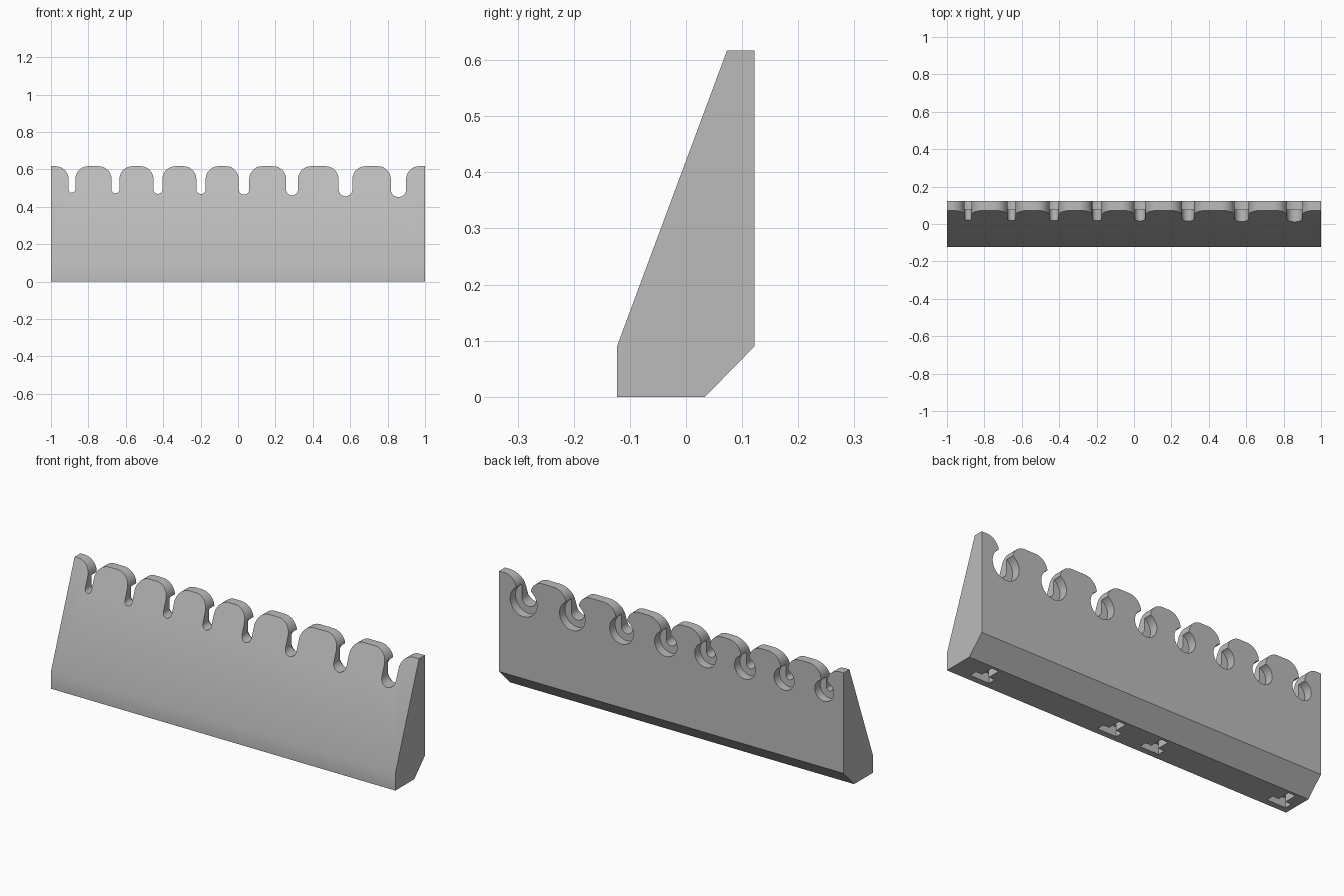
import bpy, bmesh
from math import sin, cos, pi

if "Cube" in bpy.data.objects:
    bpy.data.objects.remove(bpy.data.objects["Cube"], do_unlink=True)

grey = bpy.data.materials.new("light_grey")
grey.use_nodes = True
COLOUR = (0.5, 0.5, 0.5, 1)
grey.diffuse_color = COLOUR
grey.node_tree.nodes["Principled BSDF"].inputs["Base Color"].default_value = COLOUR

TOP = 0.617
SHOULDER = 0.07      # rounding at the top of each tooth
SEAT_Z = 0.493       # centre height of the slot bottoms
RECESS_Y = 0.077     # floor of the rear recesses


def prism(name, points, offset):
    """Extrude a closed 3D outline along an offset."""
    bm = bmesh.new()
    face = bm.faces.new([bm.verts.new(p) for p in points])
    ext = bmesh.ops.extrude_face_region(bm, geom=[face])
    verts = [g for g in ext["geom"] if isinstance(g, bmesh.types.BMVert)]
    bmesh.ops.translate(bm, verts=verts, vec=offset)
    bmesh.ops.recalc_face_normals(bm, faces=bm.faces)
    mesh = bpy.data.meshes.new(name)
    bm.to_mesh(mesh)
    bm.free()
    mesh.materials.append(grey)
    ob = bpy.data.objects.new(name, mesh)
    bpy.context.collection.objects.link(ob)
    return ob


def arc(cx, cz, r, start, end, n):
    return [(cx + r * cos(start + (end - start) * i / n),
             cz + r * sin(start + (end - start) * i / n)) for i in range(n + 1)]


def cut(target, cutter):
    mod = target.modifiers.new(cutter.name, "BOOLEAN")
    mod.operation, mod.solver, mod.object = "DIFFERENCE", "EXACT", cutter
    bpy.context.view_layer.objects.active = target
    bpy.ops.object.modifier_apply(modifier=mod.name)
    bpy.data.objects.remove(cutter, do_unlink=True)


# Wedge body with a sloped front and a chamfered rear foot
side = [(-0.123, 0), (0.034, 0), (0.122, 0.09), (0.122, TOP), (0.073, TOP), (-0.123, 0.09)]
rack = prism("slotted_rack", [(-1, y, z) for y, z in side], (2, 0, 0))

# Slots growing in width, each with a round recess at the back: centre, slot radius
slots = [(-0.888, 0.018), (-0.655, 0.021), (-0.428, 0.024), (-0.198, 0.025),
         (0.032, 0.028), (0.289, 0.032), (0.575, 0.037), (0.858, 0.041)]
for x, r in slots:
    half = arc(0, SEAT_Z, r, -pi / 2, 0, 10)
    half += arc(r + SHOULDER, TOP - SHOULDER, SHOULDER, pi, pi / 2, 12)
    half.append((r + SHOULDER, TOP + 0.1))
    outline = half + [(-px, pz) for px, pz in reversed(half[1:])]
    cut(rack, prism("slot_cutter", [(x + px, -0.3, pz) for px, pz in outline], (0, 0.6, 0)))
    ring = arc(x, SEAT_Z, r + 0.037, 0, 2 * pi, 40)[:-1]
    cut(rack, prism("recess_cutter", [(px, RECESS_Y, pz) for px, pz in ring], (0, 0.2, 0)))

# Mounting sockets underneath: a wide bar with a narrow neck towards the back
tee = [(0.055, -0.09), (0.055, -0.05), (0.02, -0.05), (0.02, 0.02)]
tee += [(-x, y) for x, y in reversed(tee)]
for x in (0.835, 0.085, -0.165, -0.915):
    cut(rack, prism("socket_cutter", [(x + px, y, -0.05) for px, y in tee], (0, 0, 0.1)))

# Smooth curved walls, crisp edges
bpy.ops.object.select_all(action="DESELECT")
rack.select_set(True)
bpy.context.view_layer.objects.active = rack
bpy.ops.object.shade_smooth_by_angle(angle=pi / 6)
